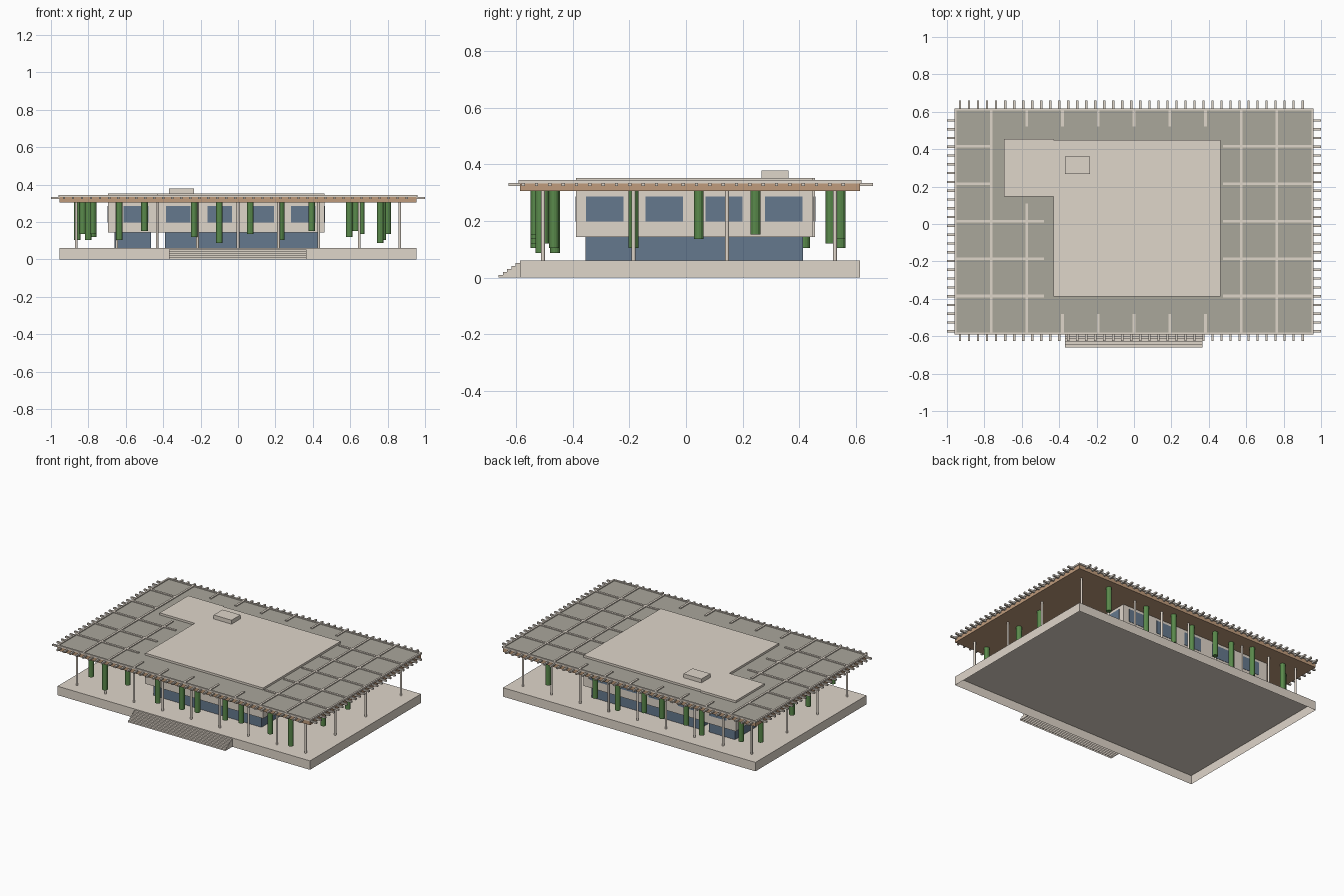
import bpy, bmesh
from mathutils import Matrix, Vector

old = bpy.data.objects.get("Cube")
if old:
    bpy.data.objects.remove(old, do_unlink=True)


def material(name, rgb):
    m = bpy.data.materials.new(name)
    m.use_nodes = True
    m.diffuse_color = (*rgb, 1)
    m.node_tree.nodes["Principled BSDF"].inputs["Base Color"].default_value = (*rgb, 1)
    return m


STONE = material("warm_stone", (0.74, 0.67, 0.59))
ROOFING = material("grey_roofing", (0.4, 0.385, 0.33))
TIMBER = material("brown_timber", (0.52, 0.33, 0.2))
GLASS = material("blue_glass", (0.13, 0.19, 0.27))
GREEN = material("vine_green", (0.1, 0.25, 0.07))


def finish(name, bm, mat):
    mesh = bpy.data.meshes.new(name)
    bm.to_mesh(mesh)
    bm.free()
    mesh.materials.append(mat)
    ob = bpy.data.objects.new(name, mesh)
    bpy.context.collection.objects.link(ob)
    return ob


def boxes(name, mat, spans, open_bottom=False):
    """One object from boxes given as (x0, x1, y0, y1, z0, z1)."""
    bm = bmesh.new()
    for x0, x1, y0, y1, z0, z1 in spans:
        mid = Vector((x0 + x1, y0 + y1, z0 + z1)) / 2
        size = Matrix.Diagonal((x1 - x0, y1 - y0, z1 - z0, 1))
        bmesh.ops.create_cube(bm, size=1, matrix=Matrix.Translation(mid) @ size)
    if open_bottom:
        bm.normal_update()
        bmesh.ops.delete(bm, geom=[f for f in bm.faces if f.normal.z < -0.5], context="FACES")
    return finish(name, bm, mat)


def prism(name, mat, outline, z0, z1):
    bm = bmesh.new()
    face = bm.faces.new([bm.verts.new((x, y, z0)) for x, y in outline])
    up = bmesh.ops.extrude_face_region(bm, geom=[face])["geom"]
    bmesh.ops.translate(bm, vec=(0, 0, z1 - z0),
                        verts=[v for v in up if isinstance(v, bmesh.types.BMVert)])
    bmesh.ops.recalc_face_normals(bm, faces=bm.faces)
    return finish(name, bm, mat)


def rods(name, mat, items, radius, top):
    """Upright rods given as (x, y, bottom)."""
    bm = bmesh.new()
    for x, y, z in items:
        bmesh.ops.create_cone(bm, cap_ends=True, segments=12, radius1=radius,
                              radius2=radius, depth=top - z,
                              matrix=Matrix.Translation((x, y, (top + z) / 2)))
    return finish(name, bm, mat)


# Podium shell and front steps, both hollow underneath
X, Y0, Y1, FLOOR = 0.955, -0.586, 0.613, 0.061
boxes("podium", STONE, [(-X, X, Y0, Y1, 0, FLOOR)], open_bottom=True)
boxes("front_steps", STONE, [(-0.37, 0.367, Y0 - 0.015 * (5 - i), Y0 - 0.015 * (4 - i),
                              0, 0.0105 * (i + 1)) for i in range(5)], open_bottom=True)

# House: L-shaped upper floor over recessed glazing
BASE, TOP = 0.143, 0.352
prism("upper_floor", STONE, [(-0.43, -0.388), (0.462, -0.388), (0.462, 0.448), (-0.43, 0.448),
                             (-0.43, 0.455), (-0.695, 0.455), (-0.695, 0.147), (-0.43, 0.147)],
      BASE, TOP)
boxes("ground_floor_glazing", GLASS, [(-0.39, 0.427, -0.355, 0.413, FLOOR, BASE),
                                      (-0.66, -0.465, 0.182, 0.413, FLOOR, BASE)])
boxes("roof_hatch", STONE, [(-0.37, -0.235, 0.266, 0.362, TOP, 0.379)])

# Upper windows as thin plates on each wall
W, T, LOW, HIGH = 0.066, 0.002, 0.198, 0.287
main_x = [-0.32, -0.097, 0.126, 0.349]
panes = []
for wall, centres in ((-0.388, main_x), (0.147, [-0.545]), (0.448, main_x), (0.455, [-0.56])):
    panes += [(c - W, c + W, wall - T, wall + T, LOW, HIGH) for c in centres]
for wall, centres in ((0.462, [-0.286, -0.076, 0.134, 0.344]),
                      (-0.43, [-0.25, 0.0]), (-0.695, [0.3])):
    panes += [(wall - T, wall + T, c - W, c + W, LOW, HIGH) for c in centres]
boxes("upper_windows", GLASS, panes)

# Wide canopy roof: timber slab, grey covering, pale rim
UNDER, DECK, COVER, RIM = 0.305, 0.333, 0.338, 0.344
boxes("canopy_timber", TIMBER, [(-X, X, Y0, Y1, UNDER, DECK)])
boxes("canopy_covering", ROOFING, [(-X, X, Y0, Y1, DECK, COVER)])
R, E = 0.007, 0.005
boxes("canopy_rim", STONE, [
    (-X - E, X + E, Y0 - E, Y0 + R, DECK, RIM),
    (-X - E, X + E, Y1 - R, Y1 + E, DECK, RIM),
    (-X - E, -X + R, Y0 + R, Y1 - R, DECK, RIM),
    (X - R, X + E, Y0 + R, Y1 - R, DECK, RIM)])

# Roof ribs on a regular grid, stopping short of the house
H = 0.007
ribs = []
for i in range(-4, 5):
    x = 0.191 * i
    if abs(i) == 4 or i == 3:
        runs = [(Y0, Y1)]
    else:
        runs = [(Y0, 0.11 if i == -3 else -0.48), (0.52, Y1)]
    ribs += [(x - H, x + H, a, b, DECK, RIM) for a, b in runs]
for i in range(5):
    y = -0.385 + 0.2 * i
    ribs += [(-X, -0.48 if i < 3 else -0.76, y - H, y + H, DECK, RIM),
             (0.475, X, y - H, y + H, DECK, RIM)]
boxes("roof_ribs", STONE, ribs)

# Rafter tails around all four edges
tails = []
P, Z0, Z1 = 0.006, 0.323, 0.334
for i in range(39):
    x = -0.93 + 0.0482 * i
    tails += [(x - P, x + P, Y0 - 0.04, Y0 + 0.02, Z0, Z1),
              (x - P, x + P, Y1 - 0.02, Y1 + 0.047, Z0, Z1)]
for i in range(25):
    y = -0.574 + 0.047 * i
    for s in (-1, 1):
        a, b = sorted((s * 0.94, s * 1.0))
        tails.append((a, b, y - P, y + P, Z0, Z1))
boxes("rafter_tails", STONE, tails)

# Slender perimeter columns
posts = [(0.2163 * i, y, FLOOR) for i in range(-4, 5) for y in (-0.505, 0.525)]
posts += [(s * 0.865, y, FLOOR) for s in (-1, 1) for y in (-0.185, 0.145)]
rods("columns", STONE, posts, 0.007, UNDER)

# Hanging vines of varied length
drops = [0.137, 0.104, 0.153, 0.121, 0.088]
front = [(-0.775, -0.48), (-0.635, -0.53), (-0.5, -0.475), (-0.235, -0.53), (-0.1, -0.462),
         (0.065, -0.53), (0.23, -0.465), (0.395, -0.53), (0.595, -0.5), (0.76, -0.514)]
back = [0.66, 0.33, 0.135, -0.04, -0.2, -0.36, -0.5, -0.775]
vines = [(x, y, drops[i % 5]) for i, (x, y) in enumerate(front)]
vines += [(x, (0.545, 0.51)[i % 2], drops[(0, 3, 1, 3)[i % 4]]) for i, x in enumerate(back)]
vines += [(0.775, -0.185, 0.104), (0.8, 0.045, 0.137), (0.63, 0.245, 0.153),
          (-0.86, 0.42, 0.104), (-0.83, 0.04, 0.137), (-0.8, -0.18, 0.104)]
rods("hanging_vines", GREEN, vines, 0.0175, UNDER + 0.002)
